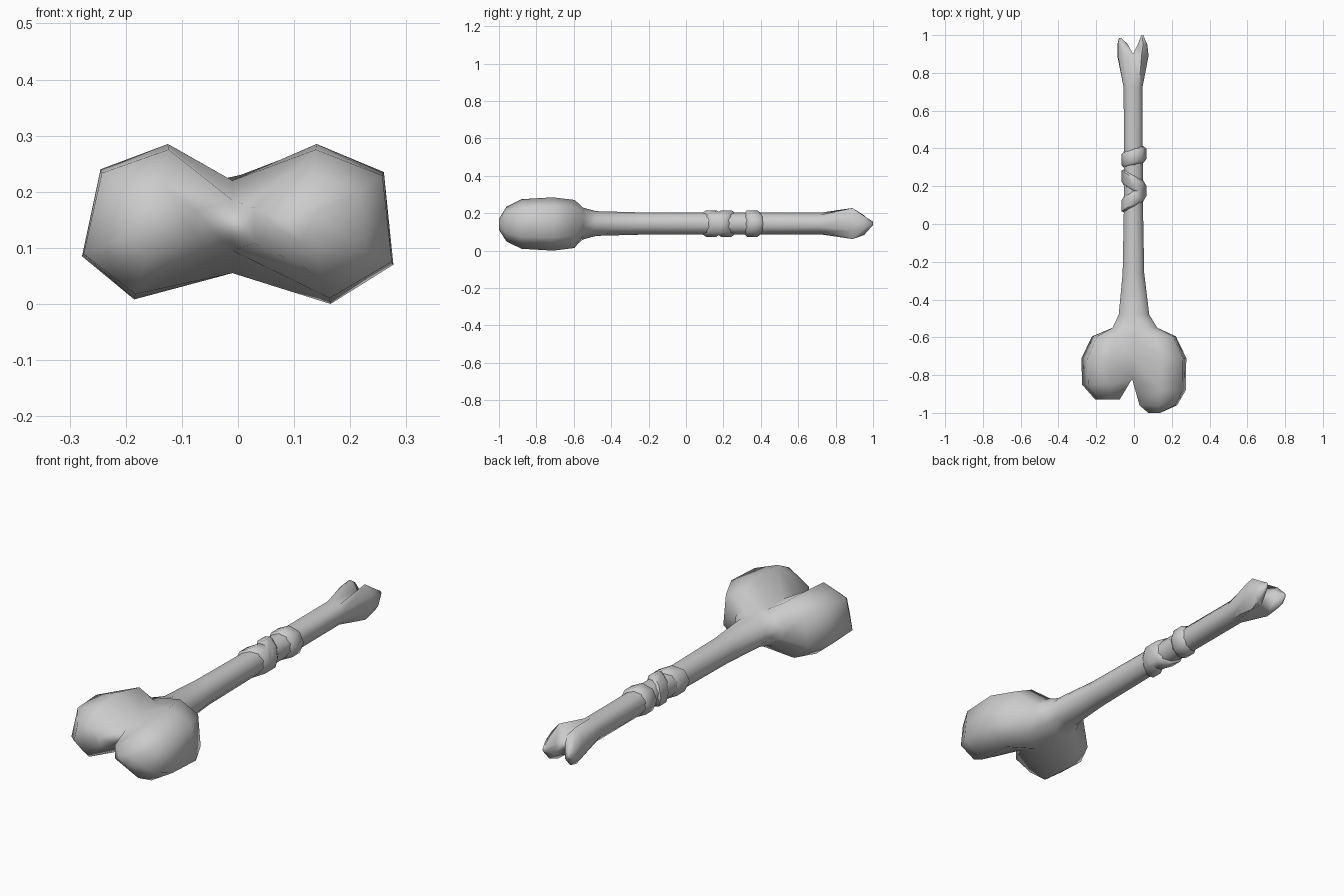
import bpy, bmesh, math
from mathutils import Vector

cube = bpy.data.objects.get("Cube")
if cube:
    bpy.data.objects.remove(cube, do_unlink=True)

bone_grey = bpy.data.materials.new("bone grey")
bone_grey.use_nodes = True
bone_grey.diffuse_color = (0.6, 0.6, 0.6, 1)
bone_grey.node_tree.nodes["Principled BSDF"].inputs["Base Color"].default_value = (0.6, 0.6, 0.6, 1)

SIDES = 10
MID_Z = 0.145


def oval(y, cx, rx, rz, tilt=0.0, sides=SIDES):
    """Ring round the shaft, starting at the top and running towards -x."""
    pts = []
    for k in range(sides):
        a = math.pi / 2 + math.tau * k / sides
        x = rx * math.cos(a)
        pts.append(Vector((cx + x, y + tilt * x, MID_Z + rz * math.sin(a))))
    return pts


def section(y, outline, sx=1.0, sz=1.0):
    return [Vector((x * sx, y, MID_Z + (z - MID_Z) * sz)) for x, z in outline]


def shrink(loop, centre, scale, y):
    cx, cz = centre
    return [Vector((cx + (p.x - cx) * scale, y, cz + (p.z - cz) * scale)) for p in loop]


def add(bm, pts):
    return [bm.verts.new(p) for p in pts]


def bridge(bm, a, b):
    n = len(a)
    for i in range(n):
        j = (i + 1) % n
        bm.faces.new((a[i], a[j], b[j], b[i]))


def split(ring):
    """Divide a ring into its -x and +x lobes, sharing the top and bottom points."""
    half = SIDES // 2
    return ring[:half + 1], ring[half:] + ring[:1]


def grow_lobe(bm, loop, steps):
    """Extend one lobe through shrinking loops and close its tip."""
    base = [v.co.copy() for v in loop]
    for centre, scale, y in steps:
        ring = add(bm, shrink(base, centre, scale, y))
        bridge(bm, loop, ring)
        loop = ring
    bm.faces.new(loop)


def finish(bm, name, angle):
    bmesh.ops.recalc_face_normals(bm, faces=bm.faces)
    mesh = bpy.data.meshes.new(name)
    bm.to_mesh(mesh)
    bm.free()
    mesh.materials.append(bone_grey)
    obj = bpy.data.objects.new(name, mesh)
    bpy.context.collection.objects.link(obj)
    bpy.ops.object.select_all(action="DESELECT")
    obj.select_set(True)
    bpy.context.view_layer.objects.active = obj
    bpy.ops.object.shade_smooth_by_angle(angle=math.radians(angle))
    return obj


# Cross-sections of the double knob and of the forked end
knob = [(-0.01, 0.22), (-0.125, 0.285), (-0.245, 0.24), (-0.278, 0.085), (-0.185, 0.008),
        (-0.01, 0.055), (0.165, 0.0), (0.277, 0.07), (0.26, 0.235), (0.14, 0.285)]
fork = [(-0.005, 0.185), (-0.04, 0.228), (-0.085, 0.185), (-0.088, 0.11), (-0.05, 0.062),
        (-0.005, 0.1), (0.045, 0.062), (0.075, 0.11), (0.077, 0.185), (0.04, 0.228)]

# Bone body: knob, shaft and fork in one skin
bm = bmesh.new()
knob_front = section(-0.85, knob, 0.99, 0.93)
for p in knob_front:
    if p.x > 0.02:
        p.y = -0.88
knob_front[0] = Vector((-0.01, -0.82, 0.185))
knob_front[5] = Vector((-0.01, -0.82, 0.095))

fork_back = section(0.89, fork)
fork_back[0].y = fork_back[5].y = 0.9

profile = [
    knob_front,
    section(-0.71, knob),
    section(-0.595, knob, 0.8, 0.9),
    oval(-0.55, 0.005, 0.125, 0.085),
    oval(-0.48, 0, 0.085, 0.066),
    oval(-0.26, -0.003, 0.06, 0.06),
    oval(0.1, -0.003, 0.053, 0.058),
    oval(0.72, -0.005, 0.052, 0.058),
    fork_back,
]
rings = [add(bm, pts) for pts in profile]
for a, b in zip(rings, rings[1:]):
    bridge(bm, a, b)

left_knob, right_knob = split(rings[0])
grow_lobe(bm, left_knob, [((-0.14, 0.145), 0.5, -0.928)])
grow_lobe(bm, right_knob, [((0.12, 0.14), 0.7, -0.96), ((0.1, 0.14), 0.22, -1.0)])

left_prong, right_prong = split(rings[-1])
grow_lobe(bm, left_prong, [((-0.085, 0.12), 0.62, 0.955), ((-0.078, 0.14), 0.12, 0.985)])
grow_lobe(bm, right_prong, [((0.06, 0.12), 0.62, 0.95), ((0.045, 0.145), 0.12, 1.0)])
finish(bm, "bone_body", 75)

# Wrapped bands, each a tilted collar with bevelled edges
bands = [("lower_band", 0.135, 0.6), ("middle_band", 0.215, -0.6), ("upper_band", 0.355, 0.25)]
for name, y, tilt in bands:
    bm = bmesh.new()
    collar = [(-0.045, 0.05), (-0.028, 0.066), (0.028, 0.066), (0.045, 0.05)]
    loops = [add(bm, oval(y + dy, -0.001, r, r + 0.005, tilt, 8)) for dy, r in collar]
    for a, b in zip(loops, loops[1:]):
        bridge(bm, a, b)
    bm.faces.new(loops[0])
    bm.faces.new(loops[-1])
    finish(bm, name, 50)
